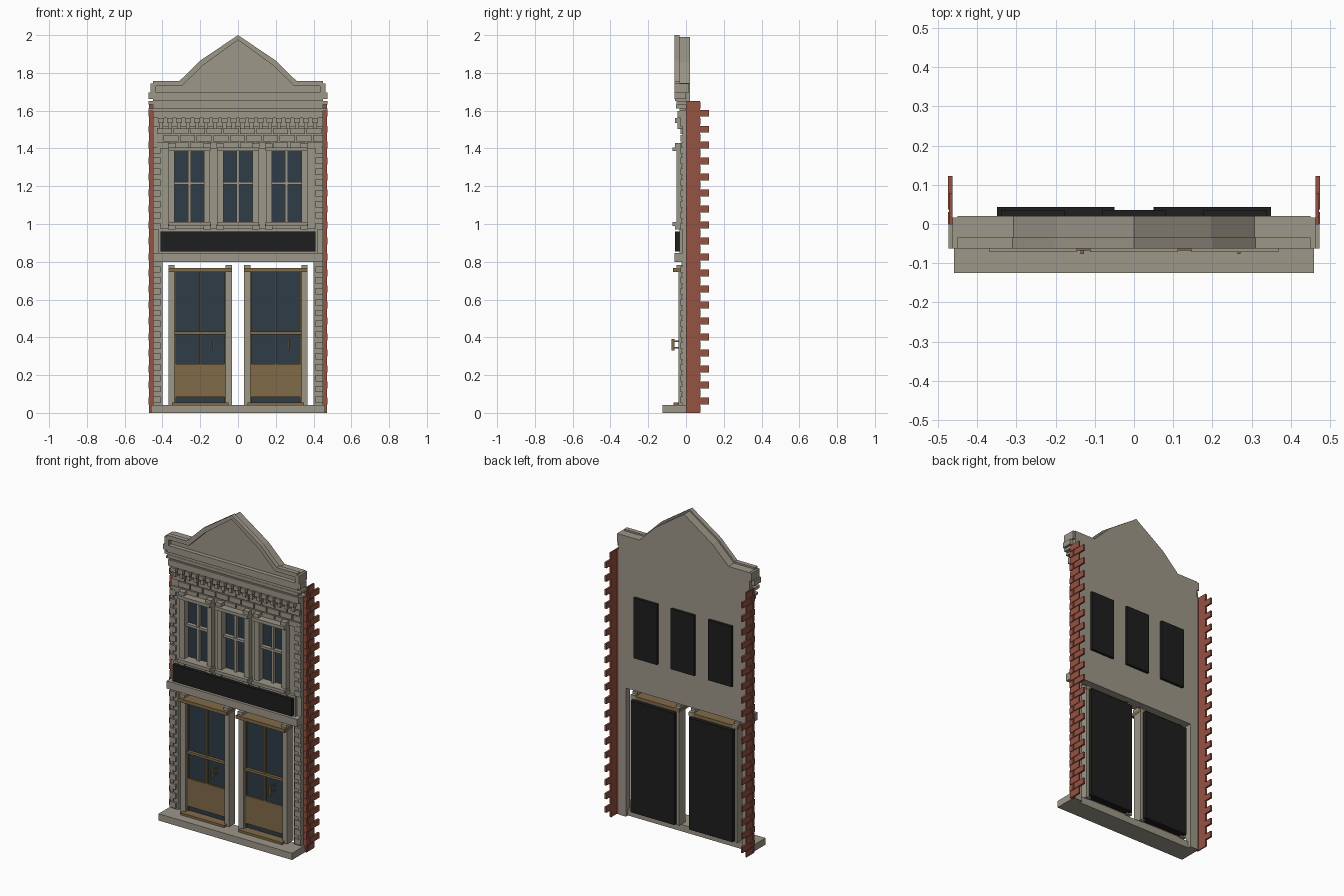
import bpy, bmesh

if "Cube" in bpy.data.objects:
    bpy.data.objects.remove(bpy.data.objects["Cube"])


def material(name, red, green, blue):
    mat = bpy.data.materials.new(name)
    mat.use_nodes = True
    mat.diffuse_color = (red, green, blue, 1)
    shader = next(n for n in mat.node_tree.nodes if n.type == 'BSDF_PRINCIPLED')
    shader.inputs["Base Color"].default_value = mat.diffuse_color
    return mat


STONE = material("grey stone", .34, .31, .25)
BRICK = material("red brick", .3, .085, .055)
GLASS = material("dark blue glass", .028, .045, .062)
WOOD = material("golden wood", .22, .145, .065)
BLACK = material("black", .013, .013, .013)


def finish(name, bm, mat):
    mesh = bpy.data.meshes.new(name)
    bmesh.ops.recalc_face_normals(bm, faces=bm.faces)
    bm.to_mesh(mesh)
    bm.free()
    mesh.materials.append(mat)
    part = bpy.data.objects.new(name, mesh)
    bpy.context.collection.objects.link(part)


def block(center, half_width, bottom, top, front, back=0):
    """Describe one box by its centre in x, half width, heights and depth."""
    return (center - half_width, front, bottom), (center + half_width, back, top)


def span(left, right, bottom, top, front, back=0):
    return (left, front, bottom), (right, back, top)


def build(name, mat, *blocks, mirror=False):
    """Join boxes into one part, optionally repeated on the other side."""
    bm = bmesh.new()
    for low, high in blocks:
        for side in ((1, -1) if mirror else (1,)):
            for vert in bmesh.ops.create_cube(bm, size=1)["verts"]:
                corner = [b if c > 0 else a for a, b, c in zip(low, high, vert.co)]
                vert.co = (corner[0] * side, corner[1], corner[2])
    finish(name, bm, mat)


def extrude_outline(name, mat, outline, front, back):
    bm = bmesh.new()
    face = bm.faces.new([bm.verts.new((x, front, z)) for x, z in outline])
    result = bmesh.ops.extrude_face_region(bm, geom=[face])["geom"]
    for item in result:
        if isinstance(item, bmesh.types.BMVert):
            item.co.y = back
    finish(name, bm, mat)


# Shared dimensions
HALF = .45            # half width of the facade
WIDE = HALF + .023    # half width of the projecting cornice bands
WALL_FRONT, WALL_BACK = -.018, .02
STEP_TOP = .042
OPENING_TOP = .8
SILL, HEAD = 1.01, 1.386
PARAPET = 1.65
GLASS_HALF = .078
WINDOW_PITCH = .257
windows = [i * WINDOW_PITCH for i in (-1, 0, 1)]

# Base step
build("base_step", STONE, block(0, HALF + .01, 0, STEP_TOP, -.125))

# Main wall: piers below, strips between the window openings above
build("wall_piers", STONE,
      span(.4, HALF, 0, OPENING_TOP, WALL_FRONT, WALL_BACK), mirror=True)
wall = [block(0, HALF, OPENING_TOP, SILL, WALL_FRONT, WALL_BACK),
        block(0, HALF, HEAD, PARAPET, WALL_FRONT, WALL_BACK)]
edges = [-HALF, *(c + s * GLASS_HALF for c in windows for s in (-1, 1)), HALF]
for left, right in zip(edges[::2], edges[1::2]):
    wall.append(span(left, right, SILL, HEAD, WALL_FRONT, WALL_BACK))
build("upper_wall", STONE, *wall)

# Red brick side returns with a toothed back edge
COURSES = 39
course = PARAPET / COURSES
gap = .003
bricks = []
for i in range(COURSES):
    bottom, top = i * course + gap, (i + 1) * course - gap
    joint, end, outside = (.034, .122, .475) if i % 2 else (.016, .078, .472)
    inside = WIDE - .01
    bricks.append(span(inside, outside, bottom, top, 0, joint - gap))
    bricks.append(span(inside, outside, bottom, top, joint + gap, end))
    bricks.append(span(HALF - gap, outside, bottom, top, 0, WALL_BACK - gap))
build("side_bricks", BRICK, *bricks, mirror=True)
build("side_mortar", BRICK,
      span(HALF, WIDE - gap, 0, PARAPET, gap, WALL_BACK - gap),
      span(WIDE - .01, WIDE - gap, 0, PARAPET, gap, .075), mirror=True)

# Alternating corner stones, left out behind the sign
quoins = []
for i in range(24):
    z = STEP_TOP + .01 + i * .0575
    if not OPENING_TOP - .04 < z < .95:
        quoins.append(span(HALF - .04, HALF, z, z + .034, -.03))
        quoins.append(span(HALF - .02, HALF, z + .037, z + .054, -.025))
build("corner_stones", STONE, *quoins, mirror=True)

# Staggered stone courses above the windows
stones = []
for row in range(3):
    bottom = HEAD + .014 + row * .038
    for column in range(10):
        x = -.43 + column * .088 + row % 2 * .035
        stones.append(span(x, min(x + .08, HALF), bottom, bottom + .032, -.028))
build("stone_courses", STONE, *stones)

# Stepped dentils
DENTIL_TOP = 1.56
dentils = []
for i in range(18):
    x = (i - 8.5) * .048
    dentils.append(block(x, .016, DENTIL_TOP - .026, DENTIL_TOP, -.057))
    dentils.append(block(x, .01, DENTIL_TOP - .057, DENTIL_TOP, -.045))
build("dentils", STONE, *dentils)

# Cornice bands, stacked upwards
bands = [block(0, HALF, DENTIL_TOP - .045, DENTIL_TOP, -.03)]
z = DENTIL_TOP
for half_width, front, height in ((HALF, -.045, .038), (WIDE, -.035, .014),
                                  (HALF, -.052, .02), (WIDE, -.05, .018),
                                  (HALF, -.058, .012), (WIDE, -.062, .033)):
    bands.append(block(0, half_width, z, z + height, front))
    z += height
build("cornice", STONE, *bands)


# Gabled parapet: thick panel behind a raised trim
def gable(inset, drop):
    """Symmetric roof line, lowered and narrowed from the outer one."""
    right = [(HALF, 1.757), (.31 - inset, 1.757), (.2 - inset, 1.865), (0, 2)]
    right = [(x, z - drop) for x, z in right]
    return right + [(-x, z) for x, z in right[-2::-1]]


panel = [(-HALF, PARAPET), (HALF, PARAPET)] + gable(gap, .01)
trim = gable(0, 0) + gable(.013, .026)[::-1]
extrude_outline("parapet_panel", STONE, panel, -.036, WALL_BACK)
extrude_outline("parapet_trim", STONE, trim, -.062, -.034)
build("parapet_ends", STONE,
      span(HALF - .015, HALF + .014, z, z + .05, -.062, WALL_BACK - gap), mirror=True)

# Sign board, its backing and the ledge below
build("sign_board", BLACK, block(0, .41, .855, .96, -.057, -.03))
build("sign_backing", STONE, block(0, .42, .845, .975, -.035))
build("shopfront_ledge", STONE, block(0, HALF, OPENING_TOP, .847, -.06))

# Upper windows: side posts with caps and feet, rails and glazing bars
frames, panes, backs = [], [], []
for center in windows:
    for side in (-1, 1):
        x = center + side * (GLASS_HALF + .016)
        frames.append(block(x, .016, SILL - .04, HEAD + .024, -.05))
        frames.append(block(x, .019, HEAD + .02, HEAD + .042, -.058))
        frames.append(block(x, .019, SILL - .04, SILL - .01, -.058))
    for bottom in (SILL - .02, HEAD):
        frames.append(block(center, GLASS_HALF + .034, bottom, bottom + .02, -.072))
    frames.append(block(center, .008, SILL, HEAD, -.028))
    frames.append(block(center, GLASS_HALF, 1.208, 1.223, -.032))
    panes.append(block(center, GLASS_HALF, SILL, HEAD, -.008, gap))
    backs.append(block(center, GLASS_HALF + gap, SILL, HEAD, gap, .036))
build("window_frames", STONE, *frames)
build("window_glass", GLASS, *panes)
build("window_backs", BLACK, *backs)

# Shop doors
DOOR_HALF = .136
DOOR_HEAD = .745
for name, center in (("right_door", -.2), ("left_door", .2)):
    posts, wood, handle = [], [], []
    for side in (-1, 1):
        x = center + side * (DOOR_HALF + .015)
        posts.append(block(x, .016, STEP_TOP, DOOR_HEAD + .025, -.04, WALL_BACK))
        posts.append(block(x, .016, DOOR_HEAD + .02, DOOR_HEAD + .039, -.05))
        x = center + side * (DOOR_HALF - .004)
        wood.append(block(x, .004, STEP_TOP, DOOR_HEAD, -.022))
    # Header, threshold, lower panel, middle rail and glazing bar
    wood.append(block(center, DOOR_HALF + .032, DOOR_HEAD, DOOR_HEAD + .021,
                      -.068, WALL_BACK))
    wood.append(block(center, DOOR_HALF + .014, STEP_TOP, STEP_TOP + .014, -.066))
    wood.append(block(center, DOOR_HALF, .085, .258, -.022))
    wood.append(block(center, DOOR_HALF, .415, .43, -.03))
    wood.append(block(center, .004, .258, DOOR_HEAD, -.022))
    # Pull handle on two short brackets
    x = center + DOOR_HALF / 2
    handle.append(block(x, .004, .33, .392, -.076, -.06))
    for bottom in (.34, .374):
        handle.append(block(x, gap, bottom, bottom + .008, -.064))
    build(name + "_posts", STONE, *posts)
    build(name + "_wood", WOOD, *wood)
    build(name + "_handle", WOOD, *handle)
    build(name + "_glass", GLASS, block(center, DOOR_HALF, STEP_TOP, DOOR_HEAD, -.012))
    build(name + "_back", BLACK,
          block(center, DOOR_HALF + .014, STEP_TOP + .008, DOOR_HEAD, 0, .044))
